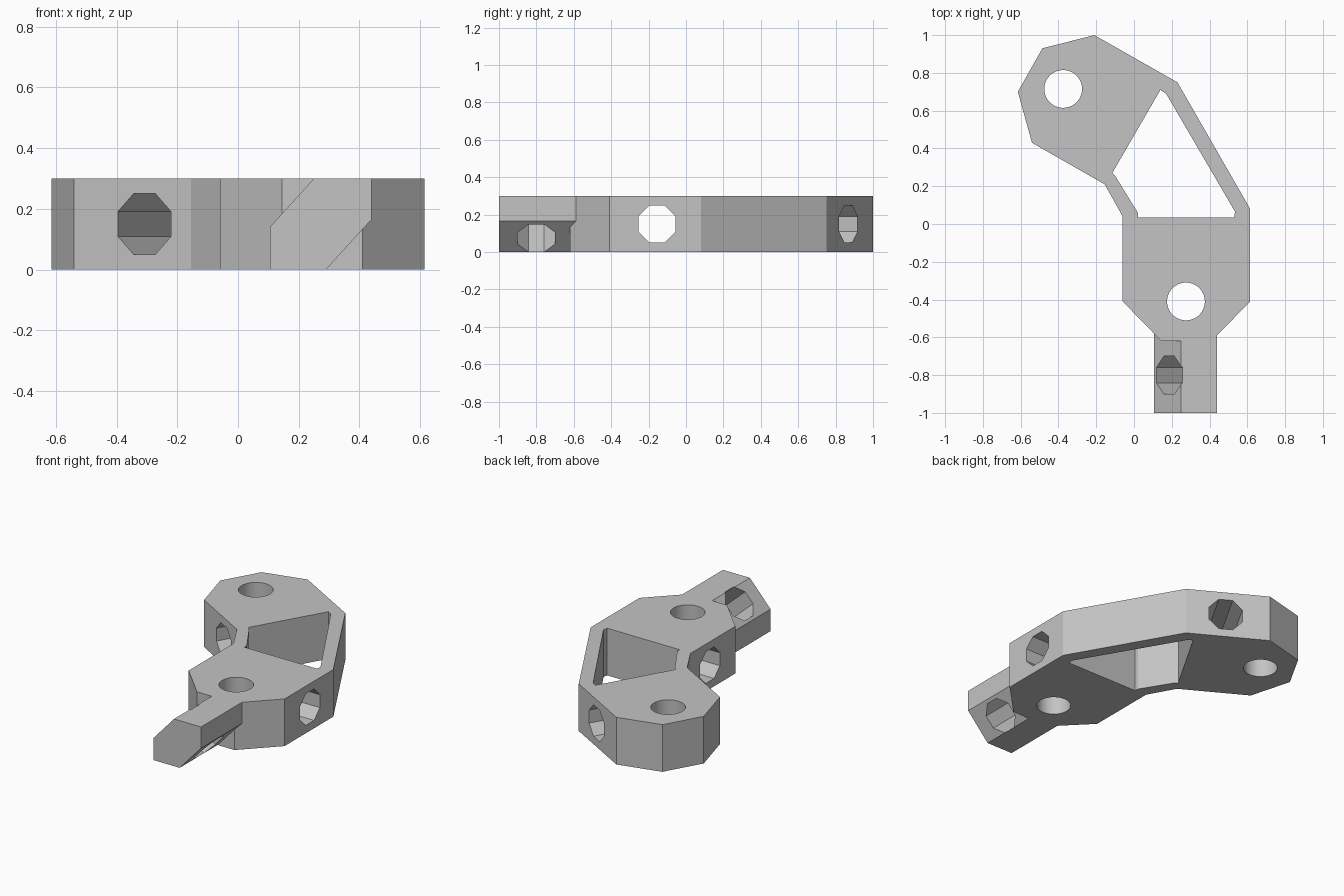
import bpy, bmesh
from math import pi, cos
from mathutils import Vector, Matrix

cube = bpy.data.objects.get("Cube")
if cube:
    bpy.data.objects.remove(cube, do_unlink=True)

HEIGHT = 0.3
MID = HEIGHT / 2

grey = bpy.data.materials.new("plain grey")
grey.use_nodes = True
GREY = (0.55, 0.55, 0.55, 1)
grey.diffuse_color = GREY
grey.node_tree.nodes["Principled BSDF"].inputs["Base Color"].default_value = GREY


def prism(name, profile, offset):
    """Extrude a closed 3D profile along an offset."""
    bm = bmesh.new()
    face = bm.faces.new([bm.verts.new(p) for p in profile])
    ext = bmesh.ops.extrude_face_region(bm, geom=[face])
    verts = [g for g in ext["geom"] if isinstance(g, bmesh.types.BMVert)]
    bmesh.ops.translate(bm, verts=verts, vec=offset)
    bmesh.ops.recalc_face_normals(bm, faces=bm.faces)
    return finish(name, bm)


def bore(name, centre, axis, sides, radius, length):
    """Straight cutter along an axis, with a flat side facing the plane of the plate."""
    axis = Vector(axis).normalized()
    side = Vector((0, 1, 0)) if abs(axis.y) < 0.1 else axis.cross(Vector((0, 0, 1))).normalized()
    frame = Matrix((side, axis.cross(side), axis)).transposed().to_4x4()
    bm = bmesh.new()
    bmesh.ops.create_cone(
        bm, cap_ends=True, segments=sides, radius1=radius, radius2=radius, depth=length,
        matrix=Matrix.Translation(centre) @ frame @ Matrix.Rotation(pi / sides, 4, "Z"))
    return finish(name, bm)


def finish(name, bm):
    mesh = bpy.data.meshes.new(name)
    bm.to_mesh(mesh)
    bm.free()
    mesh.materials.append(grey)
    obj = bpy.data.objects.new(name, mesh)
    bpy.context.collection.objects.link(obj)
    return obj


def combine(target, tool, operation):
    """Apply a boolean and discard the tool object."""
    tool.hide_render = True
    mod = target.modifiers.new(tool.name, "BOOLEAN")
    mod.operation, mod.object, mod.solver = operation, tool, "EXACT"
    bpy.context.view_layer.objects.active = target
    bpy.ops.object.modifier_apply(modifier=mod.name)
    bpy.data.objects.remove(tool, do_unlink=True)


# Angled plate: square-ish palm with a rounded head set off at an angle
outline = [(-0.21, 1), (0.23, 0.75), (0.615, 0.08), (0.615, -0.41), (0.41, -0.62),
           (0.145, -0.62), (-0.06, -0.41), (-0.06, 0.04), (-0.155, 0.21),
           (-0.54, 0.43), (-0.615, 0.70), (-0.485, 0.93)]
bracket = prism("bracket", [(x, y, 0) for x, y in outline], (0, 0, HEIGHT))

# Tail bar with two opposite edges cut off diagonally
section = [(0.105, 0), (0.105, 0.14), (0.25, HEIGHT), (0.44, HEIGHT), (0.44, 0.165), (0.29, 0)]
tail = prism("tail_bar", [(x, -1, z) for x, z in section], (0, 0.5, 0))
combine(bracket, tail, "UNION")

# Triangular window with clipped corners
window = [(0.14, 0.71), (0.17, 0.69), (0.535, 0.065), (0.53, 0.035),
          (0.02, 0.035), (0.02, 0.06), (-0.10, 0.255), (-0.115, 0.27)]
combine(bracket, prism("window_cutter", [(x, y, -0.1) for x, y in window], (0, 0, 0.5)),
        "DIFFERENCE")

# Round vertical holes, then octagonal cross holes through palm, head and tail
OCT = 0.1 / cos(pi / 8)
cutters = [
    ("head_hole", (-0.375, 0.715, MID), (0, 0, 1), 48, 0.1, 1),
    ("palm_hole", (0.275, -0.41, MID), (0, 0, 1), 48, 0.1, 1),
    ("palm_cross_hole", (0.28, -0.155, MID), (1, 0, 0), 8, OCT, 1.2),
    ("head_cross_hole", (-0.145, 0.58, MID), (0.5, 0.866, 0), 8, OCT, 1.2),
    ("tail_cross_hole", (0.273, -0.8, MID), (0.74, 0, -0.67), 8, OCT, 0.8),
]
for spec in cutters:
    combine(bracket, bore(*spec), "DIFFERENCE")

# Smooth the round holes, keep every facet crisp
bpy.ops.object.select_all(action="DESELECT")
bracket.select_set(True)
bpy.context.view_layer.objects.active = bracket
bpy.ops.object.shade_smooth_by_angle(angle=pi / 9)
